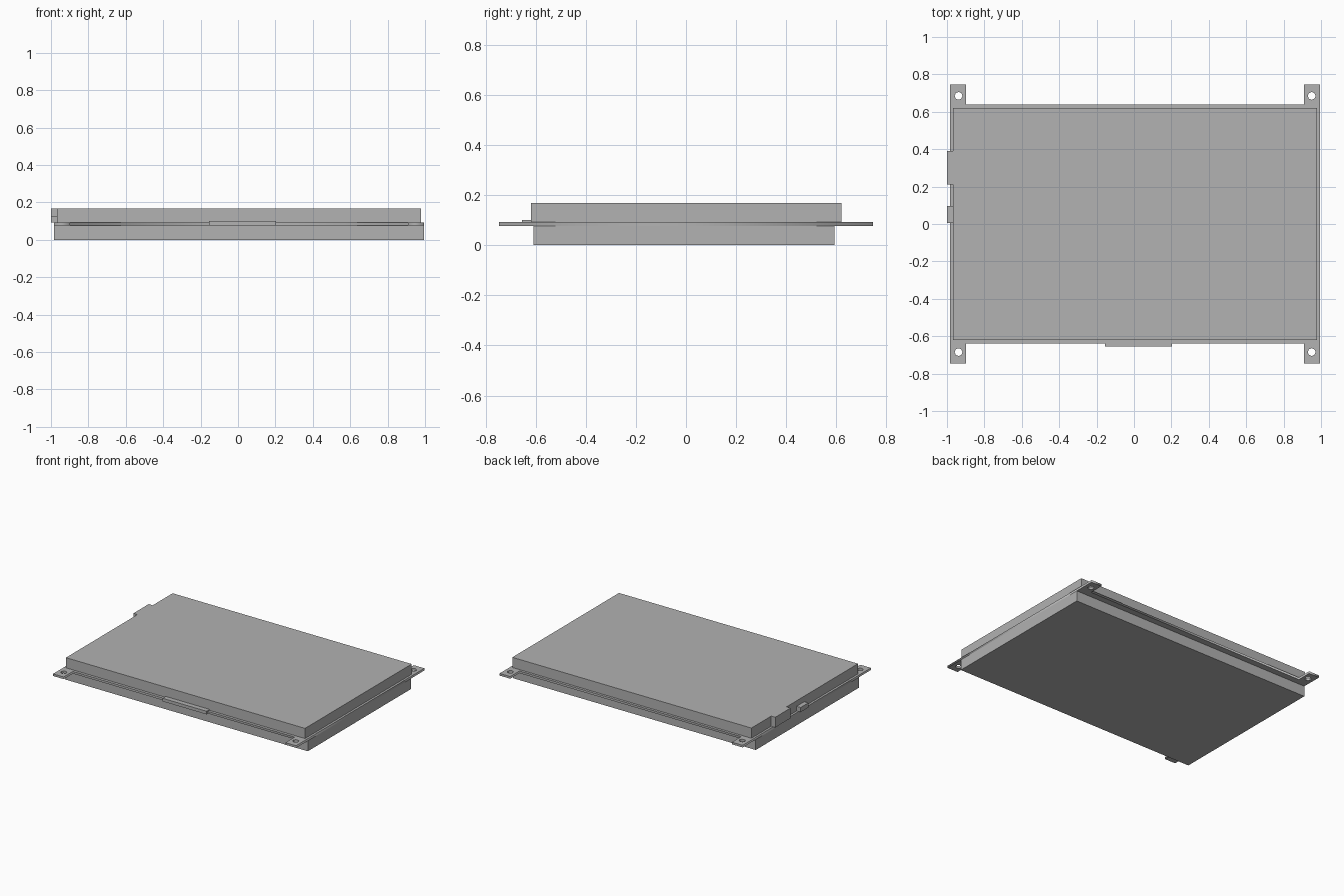
import bpy
import math

cube = bpy.data.objects.get("Cube")
if cube:
    bpy.data.objects.remove(cube, do_unlink=True)

grey = bpy.data.materials.new("mid_grey")
grey.use_nodes = True
colour = (0.445, 0.445, 0.445, 1)
grey.diffuse_color = colour
grey.node_tree.nodes["Principled BSDF"].inputs["Base Color"].default_value = colour


def box(name, x, y, z):
    """Box spanning the given (low, high) ranges."""
    spans = (x, y, z)
    bpy.ops.mesh.primitive_cube_add(size=1, location=[sum(s) / 2 for s in spans])
    ob = bpy.context.object
    ob.name = name
    ob.scale = [s[1] - s[0] for s in spans]
    bpy.ops.object.transform_apply(location=False, rotation=False, scale=True)
    ob.data.materials.append(grey)
    return ob


def sheet(name, loops, z):
    """Flat plate from a closed outline followed by hole loops."""
    curve = bpy.data.curves.new(name, "CURVE")
    curve.dimensions = "2D"
    curve.fill_mode = "BOTH"
    curve.extrude = (z[1] - z[0]) / 2
    for loop in loops:
        spline = curve.splines.new("POLY")
        spline.points.add(len(loop) - 1)
        for point, (px, py) in zip(spline.points, loop):
            point.co = (px, py, 0, 1)
        spline.use_cyclic_u = True
    ob = bpy.data.objects.new(name, curve)
    ob.location.z = sum(z) / 2
    bpy.context.collection.objects.link(ob)
    bpy.ops.object.select_all(action="DESELECT")
    ob.select_set(True)
    bpy.context.view_layer.objects.active = ob
    bpy.ops.object.convert(target="MESH")
    ob = bpy.context.object
    ob.data.materials.clear()
    ob.data.materials.append(grey)
    return ob


# Levels and plate extents
LOW, HIGH, TOP = 0.077, 0.093, 0.168
LEFT, RIGHT = -0.983, 0.995
EDGE, EAR, EAR_WIDTH = 0.639, 0.746, 0.086

# Mounting plate with four drilled ears
half = [(RIGHT, EAR), (RIGHT - EAR_WIDTH, EAR), (RIGHT - EAR_WIDTH, EDGE),
        (LEFT + EAR_WIDTH, EDGE), (LEFT + EAR_WIDTH, EAR), (LEFT, EAR)]
outline = half + [(x, -y) for x, y in reversed(half)]
holes = []
for hx in (LEFT + 0.045, RIGHT - 0.045):
    for hy in (-0.685, 0.685):
        angles = [math.tau * i / 8 for i in range(8)]
        holes.append([(hx + 0.021 * math.cos(a), hy + 0.021 * math.sin(a))
                      for a in angles])
sheet("mounting_plate", [outline] + holes, (LOW, HIGH))

# Housing below and panel above the plate
box("lower_housing", (LEFT, RIGHT), (-0.609, 0.593), (0, LOW))
box("upper_panel", (-0.967, 0.979), (-0.619, 0.621), (HIGH, TOP))

# Connectors on the right side and the front tab
box("side_connector", (-1, -0.967), (0.212, 0.39), (HIGH, TOP))
box("small_connector", (-1, -0.967), (0.005, 0.095), (HIGH, 0.127))
box("front_tab", (-0.155, 0.203), (-0.655, -0.619), (LOW, 0.1))
